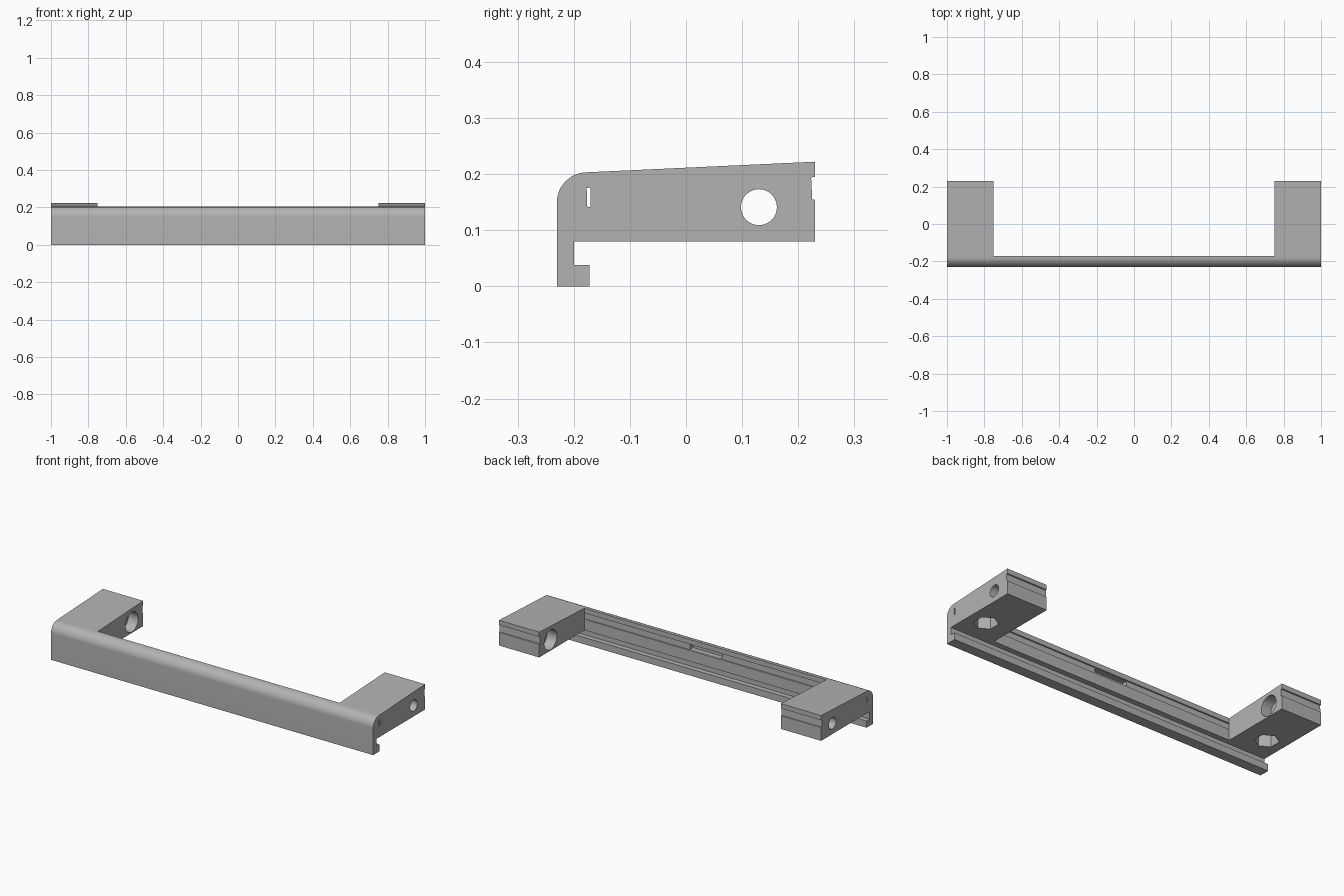
import bpy
import bmesh
import math
from mathutils import Matrix

cube = bpy.data.objects.get("Cube")
if cube:
    bpy.data.objects.remove(cube, do_unlink=True)

grey = bpy.data.materials.new("grey plastic")
grey.use_nodes = True
colour = (0.45, 0.45, 0.45, 1)
grey.diffuse_color = colour
grey.node_tree.nodes["Principled BSDF"].inputs["Base Color"].default_value = colour


def add_object(name, bm):
    bmesh.ops.recalc_face_normals(bm, faces=bm.faces)
    mesh = bpy.data.meshes.new(name)
    bm.to_mesh(mesh)
    bm.free()
    mesh.materials.append(grey)
    obj = bpy.data.objects.new(name, mesh)
    bpy.context.collection.objects.link(obj)
    return obj


def extrude_profile(name, points, x0, x1):
    """Sweep a (y, z) outline along x."""
    bm = bmesh.new()
    face = bm.faces.new([bm.verts.new((x0, y, z)) for y, z in points])
    ext = bmesh.ops.extrude_face_region(bm, geom=[face])
    verts = [g for g in ext["geom"] if isinstance(g, bmesh.types.BMVert)]
    bmesh.ops.translate(bm, verts=verts, vec=(x1 - x0, 0, 0))
    return add_object(name, bm)


def cylinder(name, radius, depth, centre, sides, rotation):
    bm = bmesh.new()
    matrix = Matrix.Translation(centre) @ rotation
    bmesh.ops.create_cone(bm, cap_ends=True, segments=sides, radius1=radius,
                          radius2=radius, depth=depth, matrix=matrix)
    return add_object(name, bm)


def activate(obj):
    bpy.ops.object.select_all(action="DESELECT")
    obj.select_set(True)
    bpy.context.view_layer.objects.active = obj


def cut(obj, cutter):
    activate(obj)
    mod = obj.modifiers.new("cut", "BOOLEAN")
    mod.operation = "DIFFERENCE"
    mod.solver = "EXACT"
    mod.object = cutter
    cutter.hide_render = True
    bpy.ops.object.modifier_apply(modifier=mod.name)
    bpy.data.objects.remove(cutter, do_unlink=True)


def smooth(obj):
    activate(obj)
    bpy.ops.object.shade_smooth_by_angle(angle=math.radians(30))


def top_z(y):
    """Height of the gently rising top surface."""
    return 0.203 + (y + 0.18) * 0.0463


FRONT, JOINT, BACK, UNDER = -0.23, -0.17, 0.23, 0.08

# Front bar: rounded top edge, shallow rear groove and a hooked lower lip
radius = 0.053
outline = [(FRONT, 0)]
for i in range(13):
    a = math.radians(90 * i / 12)
    outline.append((FRONT + radius * (1 - math.cos(a)),
                    0.203 - radius * (1 - math.sin(a))))
outline += [(JOINT, top_z(JOINT)), (JOINT, 0.176), (JOINT - 0.007, 0.175),
            (JOINT - 0.006, 0.142), (JOINT, 0.141), (JOINT, UNDER),
            (-0.2, UNDER), (-0.2, 0.038), (-0.172, 0.038), (-0.172, 0)]
bar = extrude_profile("front_bar", outline, -1, 1)

# Small slot in the middle of the bar's rear groove
slot = extrude_profile("slot_cutter", [(-0.205, 0.143), (-0.15, 0.143),
                                       (-0.15, 0.174), (-0.205, 0.174)], -0.1, 0.1)
cut(bar, slot)
smooth(bar)

# End arms with grooved rear, stepped cross hole and hexagonal nut pocket
arm_outline = [(JOINT, UNDER), (JOINT, top_z(JOINT)), (BACK, top_z(BACK)),
               (BACK, 0.195), (BACK - 0.007, 0.194), (BACK - 0.005, 0.155),
               (BACK, 0.154), (BACK, UNDER)]
along_x = Matrix.Rotation(math.pi / 2, 4, "Y")
for side, name in ((1, "left_arm"), (-1, "right_arm")):
    arm = extrude_profile(name, arm_outline, side * 0.75, side)
    cut(arm, cylinder("bore", 0.032, 0.5, (side * 0.875, 0.13, 0.141), 40, along_x))
    cut(arm, cylinder("counterbore", 0.056, 0.12, (side * 0.75, 0.13, 0.141), 40, along_x))
    cut(arm, cylinder("nut_pocket", 0.062, 0.18, (side * 0.895, -0.058, UNDER), 6,
                      Matrix.Identity(4)))
    smooth(arm)
